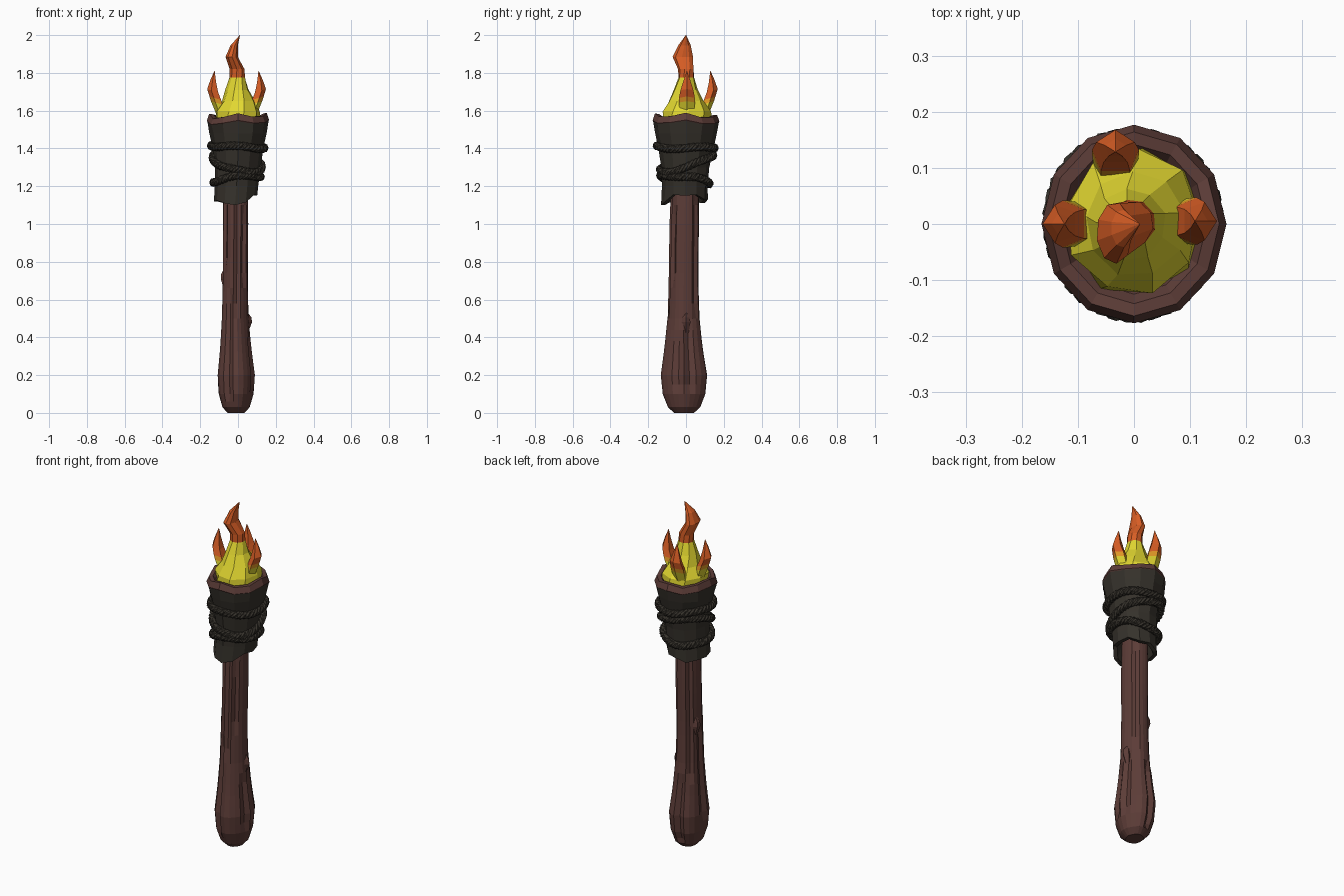
import bpy, bmesh, math, random
from mathutils import Vector

if "Cube" in bpy.data.objects:
    bpy.data.objects.remove(bpy.data.objects["Cube"])

random.seed(4)
TAU = 2 * math.pi


def material(name, rgb):
    m = bpy.data.materials.new(name)
    m.diffuse_color = (*rgb, 1)
    m.use_nodes = True
    m.node_tree.nodes["Principled BSDF"].inputs["Base Color"].default_value = m.diffuse_color
    return m


WOOD = material("brown wood", (0.108, 0.046, 0.039))
CLOTH = material("dark cloth", (0.036, 0.031, 0.024))
YELLOW = material("flame yellow", (0.76, 0.68, 0.03))
AMBER = material("flame amber", (0.80, 0.33, 0.02))
ORANGE = material("flame orange", (0.68, 0.11, 0.018))


def lerp(table, z):
    """Interpolate rows (z, a, b, ...) at height z."""
    for p, q in zip(table, table[1:]):
        if z <= q[0]:
            t = max(0, (z - p[0]) / (q[0] - p[0]))
            return [u + (v - u) * t for u, v in zip(p[1:], q[1:])]
    return list(table[-1][1:])


def skin(name, rings, mats, rule=None):
    """Bridge rings of points into a closed, flat shaded solid."""
    bm = bmesh.new()
    loops = [[bm.verts.new(p) for p in r] for r in rings]
    n = len(loops[0])
    for a, b in zip(loops, loops[1:]):
        for i in range(n):
            j = (i + 1) % n
            bm.faces.new((a[i], a[j], b[j], b[i]))
    bm.faces.new(loops[0][::-1])
    bm.faces.new(loops[-1])
    bmesh.ops.recalc_face_normals(bm, faces=bm.faces)
    if rule:
        for f in bm.faces:
            f.material_index = rule(f.calc_center_median())
    me = bpy.data.meshes.new(name)
    bm.to_mesh(me)
    bm.free()
    for m in mats:
        me.materials.append(m)
    ob = bpy.data.objects.new(name, me)
    bpy.context.collection.objects.link(ob)
    return ob


def ring(z, cx, cy, rx, ry, n, jit=0.0, phase=0.0):
    pts = []
    for i in range(n):
        a = TAU * i / n + phase
        k = 1 + random.uniform(-jit, jit)
        pts.append(Vector((cx + rx * k * math.cos(a), cy + ry * k * math.sin(a), z)))
    return pts


# Handle: club shaped shaft with long cracks along the grain
SHAFT = [(0, -.012, -.01, .045, .052), (.03, -.012, -.01, .072, .085),
         (.1, -.012, -.01, .092, .112), (.2, -.012, -.01, .099, .122),
         (.35, -.014, -.012, .082, .1), (.5, -.016, -.012, .071, .085),
         (.7, -.015, -.012, .066, .079), (1.0, -.012, -.008, .067, .078),
         (1.25, -.012, -.004, .066, .072)]
CRACKS = {1: (.1, .5), 3: (.55, 1.2), 6: (.05, .42), 8: (.4, 1.2), 11: (.15, .7),
          13: (.75, 1.2), 15: (.08, .6), 17: (.5, 1.2), 19: (.7, 1.05), 21: (.1, .4)}
N = 22
rings = []
for z in [0, .03, .06, .1, .15, .2, .26, .32, .38, .44, .5, .58, .66, .74, .82, .9, 1, 1.1, 1.25]:
    cx, cy, rx, ry = lerp(SHAFT, z)
    pts = []
    for i in range(N):
        a = TAU * i / N
        k = 1 + .025 * math.cos(5 * a + 2 * z)
        lo, hi = CRACKS.get(i, (9, 9))
        if lo < z < hi:
            k -= .17
        pts.append(Vector((cx + rx * k * math.cos(a), cy + ry * k * math.sin(a), z)))
    rings.append(pts)
skin("handle", rings, [WOOD])

# Knots: splinters standing out of the shaft
for name, x, y, z, h, r in [("right_knot", .048, 0, .47, .07, .026),
                            ("left_knot", -.075, .01, .70, .08, .02)]:
    skin(name, [ring(z - h, x * .8, y, .006, .01, 5), ring(z + .01, x, y, r, .025, 5),
                ring(z + .035, x, y, r * .9, .02, 5), ring(z + h, x * .8, y, .006, .01, 5)], [WOOD])

# Cloth wrap: flaring sleeve with an uneven hem
WRAP = [(1.1, -.016, -.008, .112, .124), (1.2, -.008, -.005, .115, .121),
        (1.3, -.002, -.003, .12, .128), (1.4, 0, 0, .131, .143),
        (1.48, 0, 0, .153, .166), (1.545, 0, 0, .164, .176)]
HEM = [1.15, 1.155, 1.13, 1.13, 1.11, 1.12, 1.12, 1.125, 1.11, 1.10, 1.115, 1.155]
M = len(HEM)


def wavy(z, amount, shrink=0.0):
    """Ring whose height dips and rises round the rim."""
    _, _, rx, ry = lerp(WRAP, min(z, 1.545))
    pts = ring(z, 0, 0, rx - shrink, ry - shrink, M)
    for i, p in enumerate(pts):
        p.z += amount * math.cos(4 * TAU * i / M + .4) + amount * .5 * math.cos(5 * i)
    return pts


def hem(shrink):
    pts = []
    for i, z in enumerate(HEM):
        cx, cy, rx, ry = lerp(WRAP, z)
        a = TAU * i / M
        pts.append(Vector((cx + (rx - shrink) * math.cos(a), cy + (ry - shrink) * math.sin(a), z)))
    return pts


rings = [ring(1.22, -.01, -.005, .06, .065, M), hem(.022), hem(0)]
rings += [ring(z, *lerp(WRAP, z), M, .025) for z in (1.2, 1.3, 1.4, 1.48)]
rings += [wavy(1.538, .009)]
skin("cloth_wrap", rings, [CLOTH])

# Wooden rim: chipped bowl edge above the cloth
skin("wooden_rim", [wavy(1.50, 0, .02), wavy(1.538, .009, -.002), wavy(1.572, .012, .012),
                    wavy(1.572, .008, .034), ring(1.55, 0, 0, .115, .125, M)], [WOOD])


# Ropes: three loops, each of three twisted strands
def rope(name, height, tilt, peak, out):
    cu = bpy.data.curves.new(name, 'CURVE')
    cu.dimensions = '3D'
    cu.bevel_depth = .0115
    cu.bevel_resolution = 1
    steps = 96
    for s in range(3):
        sp = cu.splines.new('POLY')
        sp.points.add(steps - 1)
        sp.use_cyclic_u = True
        for i in range(steps):
            a = TAU * i / steps
            z = height + tilt * math.cos(a - peak) + .006 * math.sin(3 * a)
            cx, cy, rx, ry = lerp(WRAP, z)
            tw = 14 * a + TAU * s / 3
            d = out + .011 * math.cos(tw)
            sp.points[i].co = (cx + (rx + d) * math.cos(a), cy + (ry + d) * math.sin(a),
                               z + .012 * math.sin(tw), 1)
    cu.materials.append(CLOTH)
    ob = bpy.data.objects.new(name, cu)
    bpy.context.collection.objects.link(ob)
    bpy.ops.object.select_all(action='DESELECT')
    ob.select_set(True)
    bpy.context.view_layer.objects.active = ob
    bpy.ops.object.convert(target='MESH')
    for p in bpy.context.object.data.polygons:
        p.use_smooth = False


rope("upper_rope", 1.408, .006, math.pi, .008)
rope("crossing_rope", 1.325, .05, 2.1, .008)
rope("lower_rope", 1.235, .022, -.8, .008)

# Main flame: yellow body rising into a curling orange tip
FLAME = [(1.54, 0, .003, .122, .132), (1.595, 0, .002, .12, .128), (1.65, 0, 0, .09, .094),
         (1.71, -.005, 0, .063, .064), (1.775, -.003, .002, .042, .042),
         (1.82, -.005, 0, .04, .042), (1.885, -.034, -.016, .033, .055),
         (1.945, -.021, -.008, .02, .034), (2.0, .01, 0, .001, .001)]
skin("main_flame", [ring(*f, 9, .05 if f[0] < 1.75 else 0, .1 * i) for i, f in enumerate(FLAME)],
     [YELLOW, ORANGE], lambda c: int(c.z > 1.775))

# Side flames: (radius, height, radial half width, sideways half width)
TONGUE = [(.075, 1.57, .03, .04), (.1, 1.64, .034, .044), (.108, 1.665, .034, .044),
          (.122, 1.705, .032, .036), (.121, 1.755, .017, .02), (.115, 1.81, .001, .001)]


def tongue(name, angle, push, shift):
    u = Vector((math.cos(angle), math.sin(angle), 0))
    v = Vector((-u.y, u.x, 0))
    rings = []
    for r, z, wr, wt in TONGUE:
        tilt = -.3 * wr
        rings.append([u * (r + push + wr * math.cos(TAU * i / 5)) + v * (shift + wt * math.sin(TAU * i / 5))
                      + Vector((0, 0, z - tilt * math.cos(TAU * i / 5))) for i in range(5)])
    skin(name, rings, [YELLOW, AMBER, ORANGE],
         lambda c: 0 if c.z < 1.63 else 1 if c.z < 1.665 else 2)


tongue("right_flame", 0, -.006, .005)
tongue("left_flame", math.pi, .009, 0)
tongue("back_flame", math.pi / 2, .014, .033)
